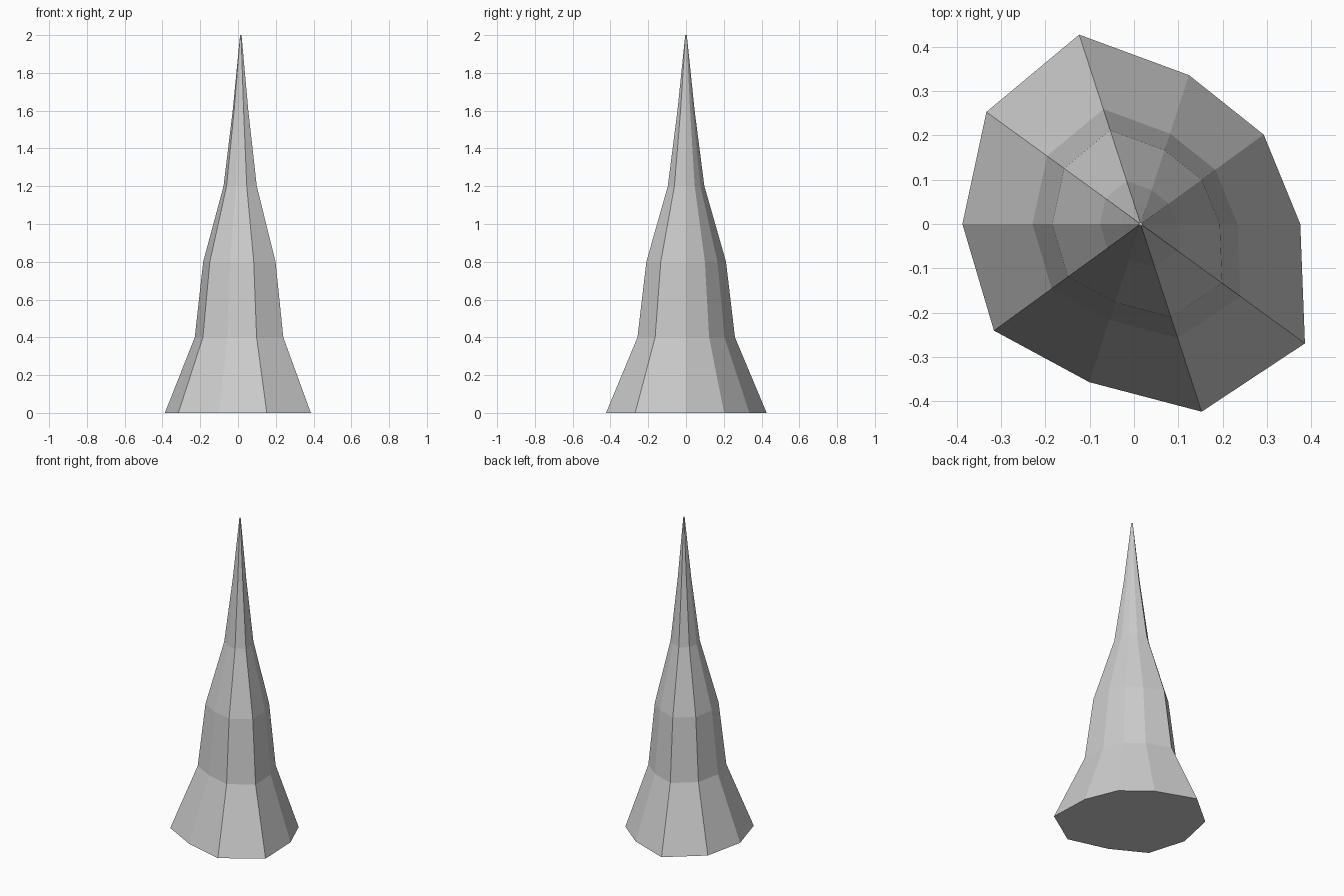
import bpy, bmesh
from math import cos, sin, pi

if "Cube" in bpy.data.objects:
    bpy.data.objects.remove(bpy.data.objects["Cube"])

AXIS_X = 0.015
# base radius of each of the ten ridges, counter-clockwise from +x
RADII = [0.36, 0.343, 0.353, 0.449, 0.43, 0.402, 0.409, 0.375, 0.445, 0.458]
# height and scale of each ring
RINGS = [(0, 1), (0.4, 0.607), (0.8, 0.496), (1.2, 0.228), (1.6, 0.107), (2.0, 0.01)]

bm = bmesh.new()
n = len(RADII)
rings = [[bm.verts.new((AXIS_X + r * s * cos(2 * pi * i / n), r * s * sin(2 * pi * i / n), z))
          for i, r in enumerate(RADII)] for z, s in RINGS]

# faceted sides
for low, high in zip(rings, rings[1:]):
    for i in range(n):
        j = (i + 1) % n
        bm.faces.new((low[i], low[j], high[j], high[i]))

# closed bottom and tiny tip
bm.faces.new(rings[0][::-1])
bm.faces.new(rings[-1])

mesh = bpy.data.meshes.new("rock_spike")
bm.to_mesh(mesh)
bm.free()
bpy.context.collection.objects.link(bpy.data.objects.new("rock_spike", mesh))
